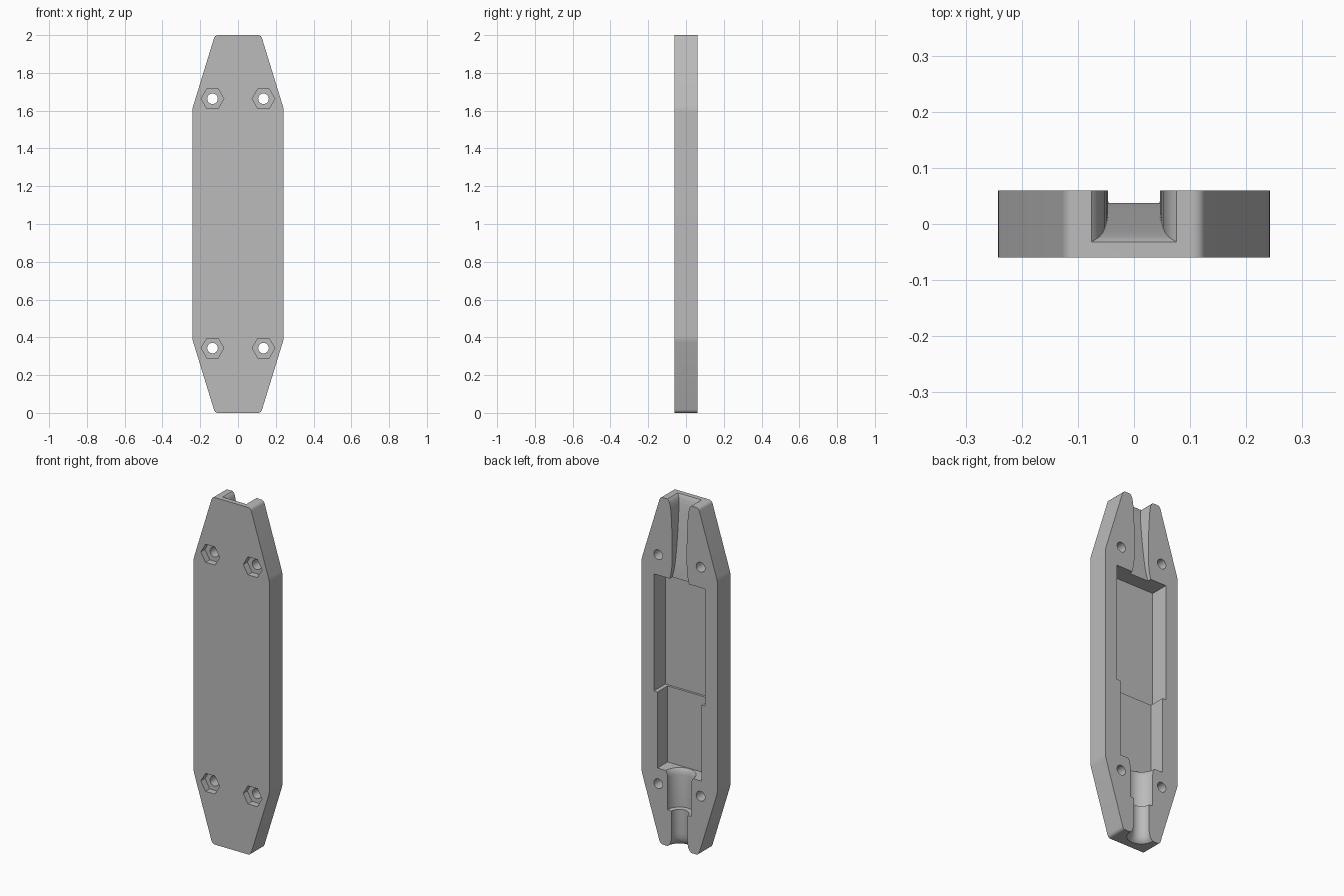
import bpy, bmesh
from math import sin, cos, tau, radians

if "Cube" in bpy.data.objects:
    bpy.data.objects.remove(bpy.data.objects["Cube"])

FRONT, BACK = -0.06, 0.06

grey = bpy.data.materials.new("plain_grey")
grey.use_nodes = True
colour = (0.5, 0.5, 0.5, 1)
grey.diffuse_color = colour
grey.node_tree.nodes["Principled BSDF"].inputs["Base Color"].default_value = colour


def loft(name, rings):
    """Closed solid skinned through rings with equal point counts."""
    bm = bmesh.new()
    loops = [[bm.verts.new(p) for p in ring] for ring in rings]
    n = len(loops[0])
    for a, b in zip(loops, loops[1:]):
        for i in range(n):
            j = (i + 1) % n
            bm.faces.new((a[i], a[j], b[j], b[i]))
    bm.faces.new(loops[0])
    bm.faces.new(loops[-1])
    bmesh.ops.recalc_face_normals(bm, faces=bm.faces)
    mesh = bpy.data.meshes.new(name)
    bm.to_mesh(mesh)
    bm.free()
    mesh.materials.append(grey)
    obj = bpy.data.objects.new(name, mesh)
    bpy.context.collection.objects.link(obj)
    return obj


def plate(name, outline, y0, y1):
    return loft(name, [[(x, y, z) for x, z in outline] for y in (y0, y1)])


def circle(cx, cz, r, n):
    return [(cx + r * cos(tau * i / n), cz + r * sin(tau * i / n)) for i in range(n)]


def box(name, half, z0, z1, y0):
    return plate(name, [(-half, z0), (half, z0), (half, z1), (-half, z1)], y0, BACK + 0.05)


def rounded(points, r, steps=6):
    """Round each corner with a short quadratic arc."""
    out = []
    for i, (x, z) in enumerate(points):
        ends = []
        for qx, qz in (points[i - 1], points[(i + 1) % len(points)]):
            d = ((qx - x) ** 2 + (qz - z) ** 2) ** 0.5
            ends.append((x + (qx - x) * r / d, z + (qz - z) * r / d))
        (ax, az), (bx, bz) = ends
        for k in range(steps + 1):
            t = k / steps
            u, v, w = (1 - t) ** 2, 2 * t * (1 - t), t * t
            out.append((u * ax + v * x + w * bx, u * az + v * z + w * bz))
    return out


# Body: long plate with tapered ends
half = [(0.122, 0), (0.242, 0.39), (0.242, 1.61), (0.122, 2)]
outline = half + [(-x, z) for x, z in reversed(half)]
body = plate("enclosure_half", rounded(outline, 0.018), FRONT, BACK)

cutters = []

# Screw holes with hexagonal nut pockets on the front
for x in (-0.135, 0.135):
    for z in (0.343, 1.663):
        cutters.append(plate("screw_hole", circle(x, z, 0.028, 32), -0.1, 0.1))
        cutters.append(plate("nut_pocket", circle(x, z, 0.06, 6), -0.1, -0.022))

# Stepped compartment open to the back
cutters.append(box("deep_compartment", 0.163, 0.87, 1.545, -0.045))
cutters.append(box("shallow_compartment", 0.14, 0.432, 0.9, -0.032))

# Round stepped cable channel, flared at both ends
bore = [(-0.01, 0.084), (0, 0.076), (0.008, 0.066), (0.022, 0.057), (0.045, 0.052),
        (0.07, 0.05), (0.208, 0.05), (0.21, 0.075), (0.395, 0.075), (0.415, 0.078),
        (0.427, 0.084), (0.437, 0.09)]
cutters.append(loft("cable_bore", [[(x, y, z) for x, y in circle(0, BACK, r, 64)]
                                   for z, r in bore]))

# Ramped slot at the top, flared at its mouth: height, half width, floor
slot = [(1.53, 0.064, 0.038), (1.55, 0.06, 0.037), (1.58, 0.053, 0.035),
        (1.62, 0.048, 0.031), (1.67, 0.046, 0.025), (1.74, 0.046, 0.015),
        (1.82, 0.048, 0.004), (1.9, 0.052, -0.008), (1.95, 0.056, -0.016),
        (1.98, 0.062, -0.023), (1.993, 0.069, -0.028), (2, 0.076, -0.032),
        (2.01, 0.088, -0.04)]
cutters.append(loft("top_slot", [[(-w, y, z), (w, y, z), (w, 0.12, z), (-w, 0.12, z)]
                                 for z, w, y in slot]))

# Carve every recess out of the body
bpy.context.view_layer.objects.active = body
for cutter in cutters:
    cutter.hide_render = True
    mod = body.modifiers.new(cutter.name, "BOOLEAN")
    mod.operation = "DIFFERENCE"
    mod.solver = "EXACT"
    mod.object = cutter
    bpy.ops.object.modifier_apply(modifier=mod.name)
    bpy.data.objects.remove(cutter)

bpy.ops.object.select_all(action="DESELECT")
body.select_set(True)
bpy.ops.object.shade_smooth_by_angle(angle=radians(30))
